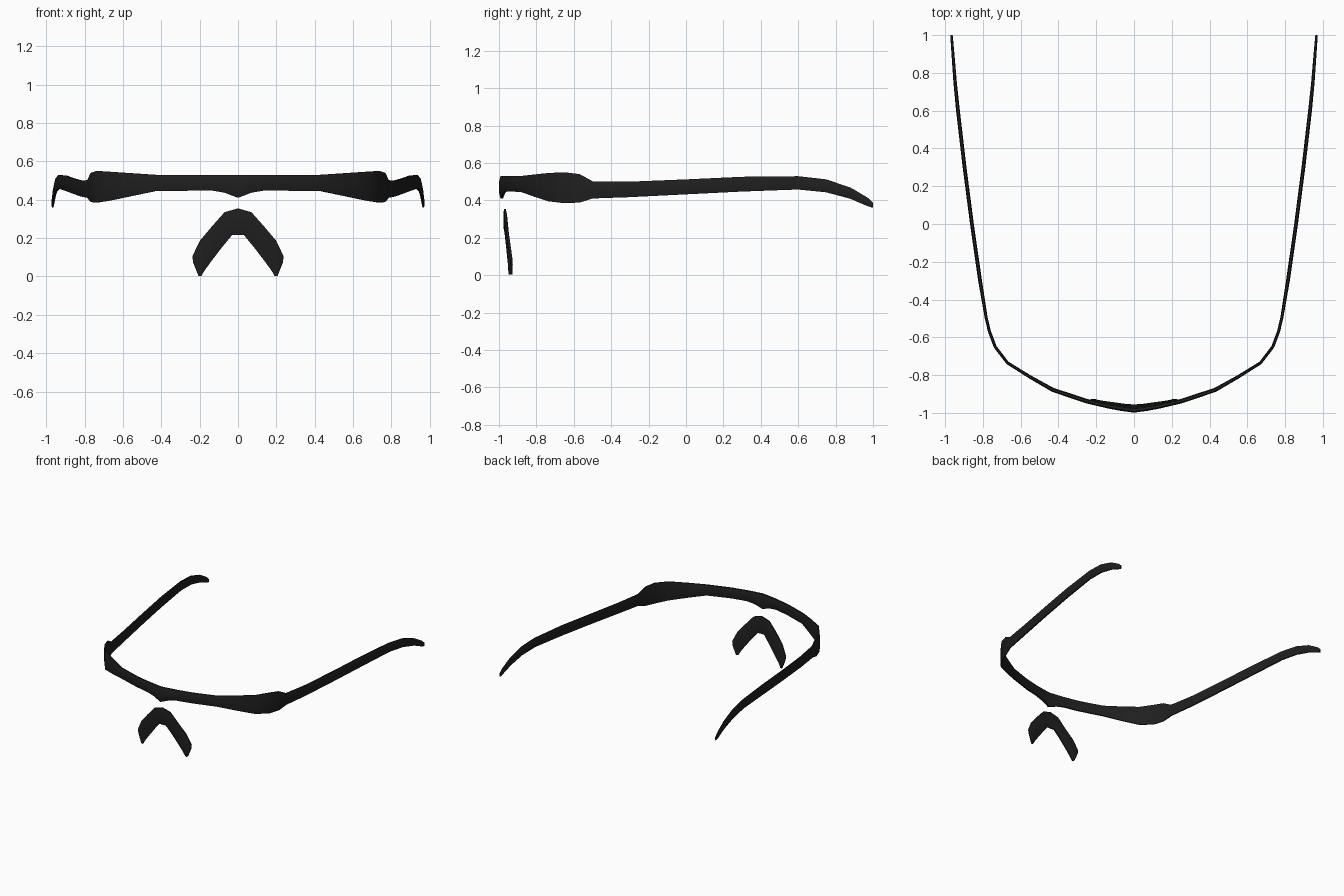
import bpy, bmesh, math
from mathutils import Vector

cube = bpy.data.objects.get("Cube")
if cube:
    bpy.data.objects.remove(cube, do_unlink=True)

black = bpy.data.materials.new("matte black")
black.use_nodes = True
color = (0.014, 0.014, 0.014, 1)
black.diffuse_color = color
bsdf = next(n for n in black.node_tree.nodes if n.type == 'BSDF_PRINCIPLED')
bsdf.inputs["Base Color"].default_value = color
bsdf.inputs["Roughness"].default_value = 0.6

# Rounded strip section: (position across the width, share of the half thickness)
SECTION = [(0, .5), (.25, 1), (.75, 1), (1, .5)]
SECTION += [(u, -s) for u, s in reversed(SECTION)]


def mirrored_strip(name, stations):
    """Loft the section through (upper, lower, normal, half thickness), mirrored in x."""
    bm = bmesh.new()
    rings = [[bm.verts.new(a.lerp(b, u) + n * (s * t)) for u, s in SECTION]
             for a, b, n, t in stations]
    for r0, r1 in zip(rings, rings[1:]):
        for i in range(len(SECTION)):
            j = (i + 1) % len(SECTION)
            bm.faces.new((r0[i], r0[j], r1[j], r1[i]))
    bm.faces.new(rings[-1])
    bmesh.ops.recalc_face_normals(bm, faces=bm.faces)
    mesh = bpy.data.meshes.new(name)
    bm.to_mesh(mesh)
    bm.free()
    mesh.materials.append(black)
    mesh.shade_smooth()
    mesh.set_sharp_from_angle(angle=math.radians(40))
    ob = bpy.data.objects.new(name, mesh)
    bpy.context.collection.objects.link(ob)
    mirror = ob.modifiers.new("Mirror", 'MIRROR')
    mirror.merge_threshold = 0.001
    return ob


# Brow bar flowing into the temple arms: x, y, bottom, top, half thickness
path = [
    (0, -.985, .41, .53, .014),
    (.07, -.975, .437, .53, .014),
    (.13, -.965, .447, .53, .013),
    (.25, -.938, .447, .53, .012),
    (.43, -.878, .445, .53, .011),
    (.55, -.81, .42, .538, .009),
    (.67, -.735, .395, .546, .008),
    (.735, -.65, .385, .55, .008),
    (.765, -.57, .388, .54, .008),
    (.782, -.5, .41, .502, .008),
    (.815, -.3, .417, .50, .01),
    (.858, 0, .432, .512, .01),
    (.897, .3, .447, .526, .01),
    (.932, .6, .458, .529, .01),
    (.947, .75, .443, .512, .009),
    (.957, .88, .408, .468, .008),
    (.964, .97, .369, .415, .007),
    (.966, 1.0, .36, .388, .006),
]
stations = []
for i, (x, y, low, high, t) in enumerate(path):
    after = path[min(i + 1, len(path) - 1)]
    before = path[i - 1] if i else (-path[1][0], path[1][1])
    tangent = Vector((after[0] - before[0], after[1] - before[1], 0)).normalized()
    normal = Vector((tangent.y, -tangent.x, 0))
    stations.append((Vector((x, y, high)), Vector((x, y, low)), normal, t))
mirrored_strip("frame", stations)

# Nose pad arch: outer x, z, y and inner x, z, y
arch = [
    (0, .355, -.968, 0, .217, -.964),
    (.07, .335, -.966, .03, .217, -.962),
    (.135, .262, -.96, .085, .15, -.953),
    (.2, .185, -.948, .14, .078, -.947),
    (.238, .105, -.936, .17, .037, -.944),
    (.234, .072, -.934, .181, .02, -.943),
    (.206, .003, -.937, .19, .003, -.94),
]
stations = [(Vector((ox, oy, oz)), Vector((ix, iy, iz)), Vector((0, -1, 0)), .01)
            for ox, oz, oy, ix, iz, iy in arch]
mirrored_strip("nose_pad", stations)
